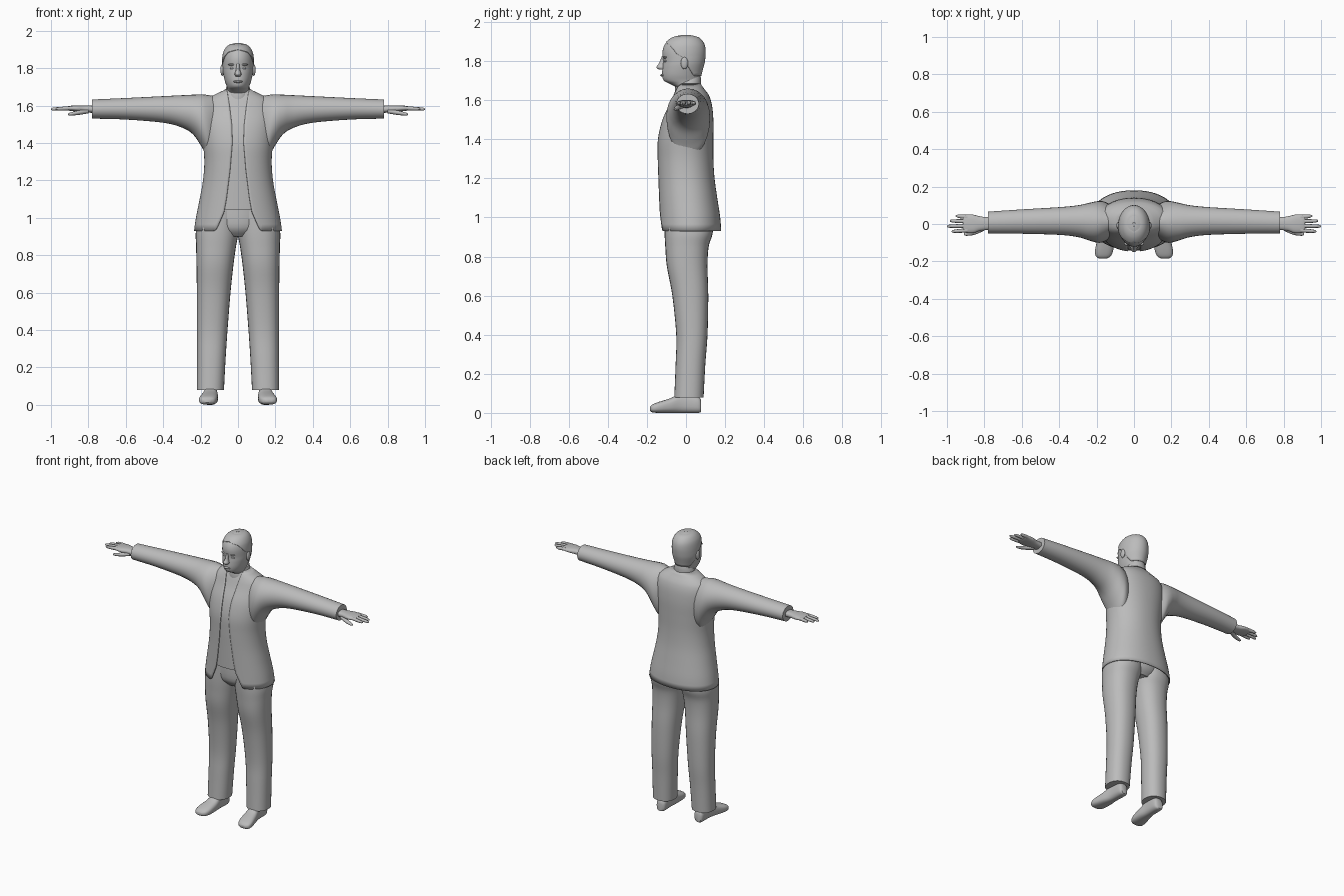
import bpy
import bmesh
from math import sin, cos, asin, pi, radians, copysign

cube = bpy.data.objects.get("Cube")
if cube:
    bpy.data.objects.remove(cube, do_unlink=True)

GREY = (0.5, 0.5, 0.5, 1.0)
mat = bpy.data.materials.new("plain_grey")
mat.use_nodes = True
mat.diffuse_color = GREY
mat.node_tree.nodes["Principled BSDF"].inputs["Base Color"].default_value = GREY


def finish(name, bm, mirror=False, thickness=0.0, recalc=True):
    """Turn a bmesh into a smooth shaded object, optionally mirrored and thickened."""
    if recalc:
        bmesh.ops.recalc_face_normals(bm, faces=bm.faces)
    mesh = bpy.data.meshes.new(name)
    bm.to_mesh(mesh)
    bm.free()
    mesh.materials.append(mat)
    mesh.shade_smooth()
    mesh.set_sharp_from_angle(angle=radians(45))
    obj = bpy.data.objects.new(name, mesh)
    bpy.context.collection.objects.link(obj)
    if mirror:
        mod = obj.modifiers.new("mirror", "MIRROR")
        mod.merge_threshold = 0.0005
    if thickness:
        mod = obj.modifiers.new("thickness", "SOLIDIFY")
        mod.thickness = thickness
        mod.offset = -1
    return obj


def refine(rows, steps=5):
    """Smooth a table of rows with a spline through every row."""
    out = []
    for i in range(len(rows) - 1):
        a, b, c, d = (rows[max(0, min(len(rows) - 1, i + k))] for k in (-1, 0, 1, 2))
        for s in range(steps):
            t = s / steps
            out.append([q + 0.5 * t * (r - p + t * (2*p - 5*q + 4*r - w + t * (3*(q - r) + w - p)))
                        for p, q, r, w in zip(a, b, c, d)])
    out.append(list(rows[-1]))
    return out


def sample(rows, z):
    """Linear lookup of a row by its first value."""
    if z <= rows[0][0]:
        return rows[0][1:]
    for a, b in zip(rows, rows[1:]):
        if z <= b[0]:
            t = (z - a[0]) / (b[0] - a[0])
            return [p + t * (q - p) for p, q in zip(a[1:], b[1:])]
    return rows[-1][1:]


def power(v, p):
    return copysign(abs(v) ** p, v)


def loft(name, axis, rows, mirror=False, p=1.0, seg=28, steps=5, tilt=0.0):
    """Closed loft along an axis; a row is position, then min and max on the other two axes."""
    bm = bmesh.new()
    rings = []
    for t, a0, a1, b0, b1 in refine(rows, steps):
        ring = []
        for k in range(seg):
            th = 2 * pi * k / seg
            a = (a0 + a1) / 2 + (a1 - a0) / 2 * power(cos(th), p)
            b = (b0 + b1) / 2 + (b1 - b0) / 2 * power(sin(th), p)
            co = {"x": (t, a, b), "y": (a, t, b), "z": (a, b, t + tilt * b)}[axis]
            ring.append(bm.verts.new(co))
        rings.append(ring)
    for lo, hi in zip(rings, rings[1:]):
        for k in range(seg):
            n = (k + 1) % seg
            bm.faces.new((lo[k], lo[n], hi[n], hi[k]))
    bm.faces.new(rings[0][::-1])
    bm.faces.new(rings[-1])
    return finish(name, bm, mirror)


def shell(name, body, opening, hem, p, grow, thickness, rows=36, cols=44):
    """Mirrored garment shell around a body table, open in front by a width given per height."""
    body = refine(body)
    top = body[-1][0]

    def point(u, z):
        x0, x1, y0, y1 = sample(body, z)
        rx, ry = x1 + grow, (y1 - y0) / 2 + grow
        start = asin(min(0.999, sample(opening, z)[0] / rx) ** (1 / p))
        th = start + u * (pi - start)
        return rx * power(sin(th), p), (y0 + y1) / 2 - ry * power(cos(th), p), z

    bm = bmesh.new()
    grid = []
    for j in range(cols + 1):
        u = j / cols
        bottom = hem(*point(u, body[0][0])[:2])
        column = []
        for i in range(rows + 1):
            co = point(u, bottom + (top - bottom) * (i / rows) ** 0.85)
            column.append(bm.verts.new(co))
        grid.append(column)
    for a, b in zip(grid, grid[1:]):
        for i in range(rows):
            bm.faces.new((a[i], b[i], b[i + 1], a[i + 1]))
    return finish(name, bm, True, thickness, recalc=False)


def ball(name, centre, radii, mirror=False):
    bm = bmesh.new()
    bmesh.ops.create_uvsphere(bm, u_segments=16, v_segments=10, radius=1)
    bmesh.ops.scale(bm, vec=radii, verts=bm.verts)
    bmesh.ops.translate(bm, vec=centre, verts=bm.verts)
    return finish(name, bm, mirror)


def body_rows(table):
    """Rows of height, half width, front and back."""
    return [(z, -w, w, front, back) for z, w, front, back in table]


# Jacket, open in front with a cut-away hem
torso = body_rows([
    (0.93, .235, -.14, .18), (1.0, .225, -.141, .175), (1.1, .205, -.143, .16),
    (1.2, .187, -.145, .146), (1.3, .18, -.147, .14), (1.4, .187, -.145, .14),
    (1.5, .195, -.122, .14), (1.58, .19, -.085, .132), (1.63, .17, -.065, .115),
    (1.655, .13, -.055, .095), (1.685, .07, -.05, .075)])
lapel = [(0.93, .075), (1.03, .075), (1.1, .062), (1.25, .043), (1.4, .03),
         (1.5, .033), (1.6, .045), (1.685, .06)]


def jacket_hem(x, y):
    if y > 0:
        return 0.93
    return 0.93 + 0.1 * max(0, min(1, (.12 - x) / .045))


shell("jacket", torso, lapel, jacket_hem, 0.92, 0, 0.006)

# Shirt just inside the jacket
shirt = [(z, a + .006, b - .006, c + .006, d - .006) for z, a, b, c, d in torso[2:]]
low = sample(refine(torso), 1.045)
shirt.insert(0, (1.045, low[0] + .006, low[1] - .006, low[2] + .006, low[3] - .006))
loft("shirt", "z", shirt, p=0.92, seg=64)

# Sleeves flare into the shoulders
loft("sleeves", "x", [
    (.12, -.07, .10, 1.30, 1.65), (.16, -.095, .12, 1.32, 1.656), (.195, -.10, .122, 1.38, 1.66),
    (.24, -.088, .113, 1.445, 1.658), (.3, -.07, .10, 1.482, 1.655), (.4, -.058, .09, 1.508, 1.65),
    (.6, -.052, .078, 1.525, 1.64), (.78, -.05, .066, 1.53, 1.632)], True)
loft("collar", "z", [(1.65, -.072, .072, -.058, .078), (1.675, -.068, .068, -.057, .077),
                     (1.695, -.062, .062, -.054, .074)], tilt=0.4)

# Trousers
loft("trouser_legs", "z", [
    (.08, .075, .22, -.06, .09), (.25, .066, .219, -.053, .099), (.4, .056, .219, -.05, .11),
    (.6, .04, .22, -.07, .114), (.75, .024, .222, -.098, .11), (.85, .01, .224, -.106, .116),
    (.93, -.004, .225, -.11, .138), (1.04, -.01, .2, -.11, .13)], True, p=0.88)
loft("trouser_seat", "z", [(.9, -.1, .1, -.07, .1), (.95, -.16, .16, -.108, .135),
                           (1.06, -.17, .17, -.112, .13)])

# Shoes
loft("shoes", "y", [
    (.078, .125, .165, .005, .06), (.06, .11, .176, 0, .085), (-.02, .11, .18, 0, .1),
    (-.08, .107, .195, 0, .075), (-.14, .111, .208, 0, .056), (-.172, .124, .204, .003, .043),
    (-.185, .145, .185, .012, .03)], True, p=0.75)

# Hands
loft("palms", "x", [
    (.76, -.03, .035, 1.56, 1.6), (.82, -.036, .04, 1.563, 1.601), (.86, -.048, .05, 1.567, 1.601),
    (.9, -.046, .05, 1.572, 1.598), (.915, -.04, .045, 1.576, 1.594)], True, p=0.85)
fingers = {"little_fingers": (.038, .955), "ring_fingers": (.014, .985),
           "middle_fingers": (-.01, 1.0), "index_fingers": (-.034, .975)}
for name, (y, tip) in fingers.items():
    rows = []
    for x, r in ((.89, .011), (.93, .0105), (tip - .012, .008), (tip, .003)):
        c = y * (1 + 2 * (x - .89))
        z = 1.586 - 0.05 * (x - .89)
        rows.append((x, c - r, c + r, z - r, z + r))
    loft(name, "x", rows, True, seg=10, steps=3)
loft("thumbs", "x", [
    (.8, -.035, -.005, 1.558, 1.58), (.85, -.057, -.028, 1.55, 1.574),
    (.895, -.063, -.042, 1.546, 1.563), (.91, -.058, -.05, 1.55, 1.557)], True, seg=12)

# Head and neck
head = body_rows([
    (1.60, .058, -.045, .06), (1.66, .058, -.05, .066), (1.682, .057, -.08, .07),
    (1.70, .06, -.113, .072), (1.73, .07, -.122, .075), (1.77, .079, -.12, .086),
    (1.80, .082, -.117, .093), (1.85, .081, -.12, .097), (1.89, .073, -.105, .089),
    (1.92, .052, -.07, .064), (1.932, .022, -.03, .027), (1.934, .004, -.008, .004)])
loft("head", "z", head, seg=40)

# Hair cap with a front hairline
hairline = [(1.72, .09), (1.82, .087), (1.86, .074), (1.885, .055), (1.9, 0)]


def hair_hem(x, y):
    return 1.775 - 0.05 * max(0, min(1, y / .04))


shell("hair", head[4:], hairline, hair_hem, 1.0, 0.004, 0.004, rows=24, cols=24)

# Face
loft("nose", "z", [
    (1.756, -.012, .012, -.138, -.1), (1.768, -.018, .018, -.151, -.1),
    (1.79, -.011, .011, -.138, -.1), (1.825, -.008, .008, -.123, -.1)], seg=12)
ball("lips", (0, -.12, 1.728), (.024, .012, .007))
ball("eyes", (.03, -.102, 1.80), (.014, .011, .007), True)
ball("brows", (.031, -.106, 1.819), (.022, .01, .006), True)
ball("ears", (.084, -.008, 1.79), (.01, .019, .031), True)
